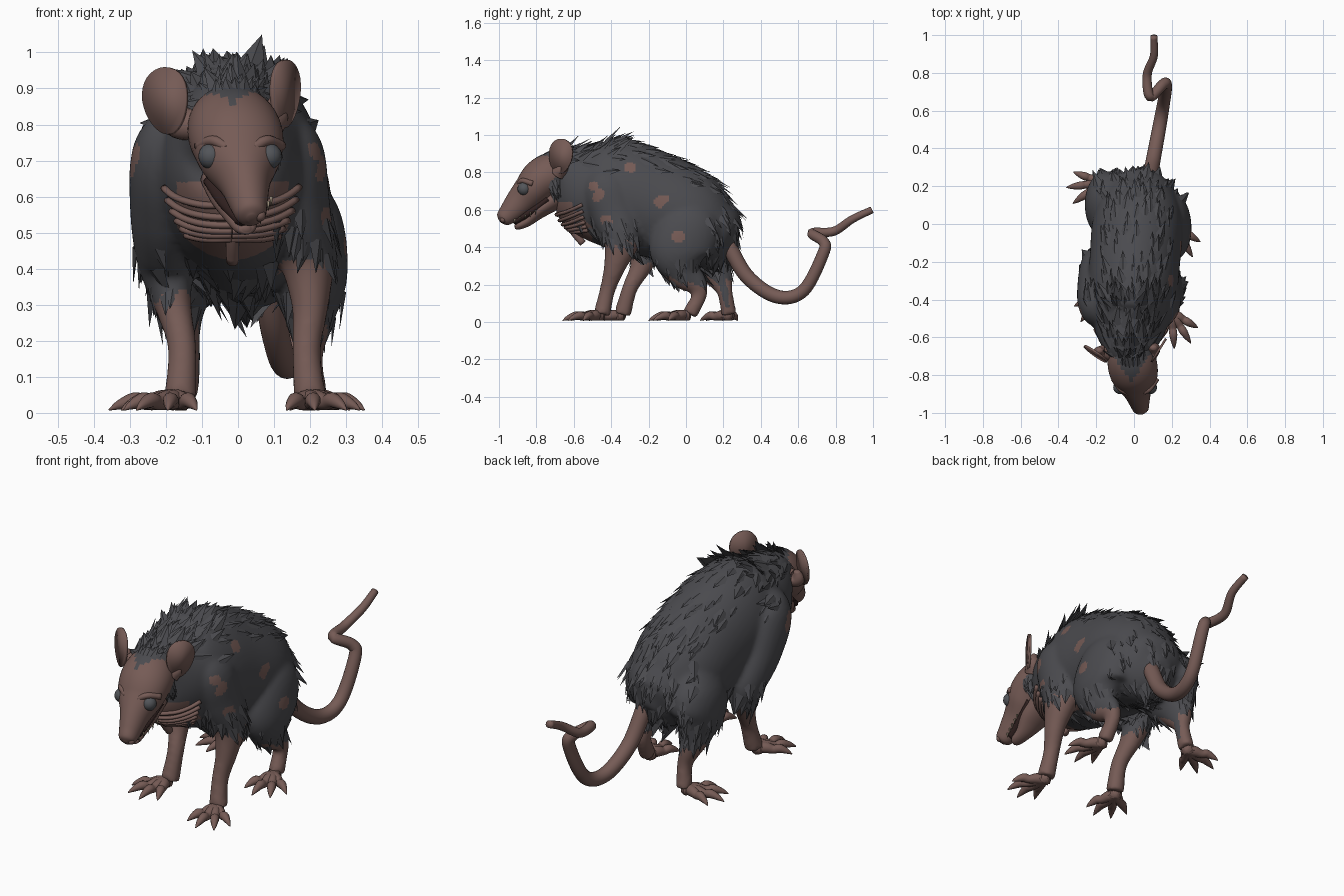
import bpy, bmesh, math, random
from mathutils import Vector, noise
from mathutils.bvhtree import BVHTree

random.seed(4)
cube = bpy.data.objects.get("Cube")
if cube:
    bpy.data.objects.remove(cube, do_unlink=True)

X, Z = Vector((1, 0, 0)), Vector((0, 0, 1))


def material(name, red, green, blue):
    m = bpy.data.materials.new(name)
    m.use_nodes = True
    m.diffuse_color = (red, green, blue, 1)
    m.node_tree.nodes["Principled BSDF"].inputs["Base Color"].default_value = m.diffuse_color
    return m


FUR = material("charcoal fur", .07, .07, .078)
SKIN = material("bare skin", .18, .105, .092)
EYE = material("dull grey eye", .085, .09, .1)
MOUTH = material("dark mouth", .03, .015, .014)
TOOTH = material("stained tooth", .34, .28, .2)


def finish(name, bm, materials, smooth=True):
    bmesh.ops.recalc_face_normals(bm, faces=bm.faces)
    mesh = bpy.data.meshes.new(name)
    bm.to_mesh(mesh)
    bm.free()
    for m in materials:
        mesh.materials.append(m)
    for polygon in mesh.polygons:
        polygon.use_smooth = smooth
    obj = bpy.data.objects.new(name, mesh)
    bpy.context.collection.objects.link(obj)
    return obj


def spline(points, steps):
    """Catmull-Rom curve through points of any size."""
    p = [Vector(q) for q in points]
    p = [p[0] * 2 - p[1]] + p + [p[-1] * 2 - p[-2]]
    curve = []
    for a, b, c, d in zip(p, p[1:], p[2:], p[3:]):
        for i in range(steps):
            t = i / steps
            curve.append(b + (c - a) * t / 2 + (a * 2 - b * 5 + c * 4 - d) * t ** 2 / 2
                         + (b * 3 - a - c * 3 + d) * t ** 3 / 2)
    return curve + [p[-2]]


def add_loft(bm, stations, segments, steps, reference):
    """Skin rings of (x, y, z, half width, half depth) along a smooth path."""
    points = spline(stations, steps)
    centres = [Vector(q[:3]) for q in points]
    rings = []
    for i, q in enumerate(points):
        ahead = centres[min(i + 1, len(points) - 1)]
        tangent = (ahead - centres[max(i - 1, 0)]).normalized()
        side = (reference - tangent * reference.dot(tangent)).normalized()
        up = side.cross(tangent)
        angles = [math.tau * k / segments for k in range(segments)]
        rings.append([bm.verts.new(centres[i] + side * math.cos(a) * q[3] + up * math.sin(a) * q[4])
                      for a in angles])
    for ring, following in zip(rings, rings[1:]):
        for k in range(segments):
            j = (k + 1) % segments
            bm.faces.new((ring[k], ring[j], following[j], following[k]))
    bm.faces.new(rings[0])
    bm.faces.new(rings[-1])


def loft(name, stations, materials, segments=24):
    bm = bmesh.new()
    add_loft(bm, stations, segments, 8, X)
    return finish(name, bm, materials)


def paint(obj, rule):
    for polygon in obj.data.polygons:
        polygon.material_index = int(rule(polygon.center, polygon.normal))


def ragged(c, size):
    return noise.noise(c * 16) * size


# torso and limbs, blended into one skin
bm = bmesh.new()
add_loft(bm, [(.02 + .08 * y, y, z, width, height) for y, z, width, height in (
    (-.76, .79, .07, .07), (-.65, .785, .14, .155), (-.52, .725, .2, .26),
    (-.36, .685, .235, .295), (-.18, .63, .24, .285), (0, .56, .24, .26),
    (.12, .48, .205, .205), (.2, .42, .15, .16), (.25, .39, .06, .07))], 48, 8, X)
FRONT = [(.05, .06), (.1, .13), (.1, .13), (.08, .1), (.052, .06), (.04, .042), (.046, .046)]
HIND = [(.07, .09), (.115, .17), (.105, .17), (.07, .1), (.045, .062), (.036, .041), (.04, .042)]
for girths, joints in (
        (FRONT, [(.11, -.42, .83), (.135, -.42, .73), (.155, -.38, .58), (.19, -.345, .44),
                 (.2, -.38, .3), (.19, -.42, .17), (.2, -.45, .04)]),
        (FRONT, [(-.15, -.42, .84), (-.19, -.42, .73), (-.2, -.33, .57), (-.2, -.22, .42),
                 (-.18, -.24, .3), (-.155, -.3, .18), (-.16, -.34, .04)]),
        (HIND, [(.12, .07, .64), (.17, .03, .53), (.2, -.03, .38), (.2, -.01, .27),
                (.2, .055, .2), (.2, .07, .14), (.21, .02, .04)]),
        (HIND, [(-.1, .09, .62), (-.135, .1, .5), (-.155, .11, .39), (-.16, .15, .29),
                (-.15, .19, .21), (-.14, .21, .15), (-.15, .23, .04)])):
    add_loft(bm, [(*joint, *girth) for joint, girth in zip(joints, girths)], 32, 8, X)
body = finish("body", bm, [])
remesh = body.modifiers.new("blend", "REMESH")
remesh.mode, remesh.voxel_size = "VOXEL", .012
relax = body.modifiers.new("relax", "SMOOTH")
relax.factor, relax.iterations = .5, 8
bpy.context.view_layer.update()
blended = bpy.data.meshes.new_from_object(body.evaluated_get(bpy.context.evaluated_depsgraph_get()))
body.modifiers.clear()
body.data = blended
for m in (FUR, SKIN):
    blended.materials.append(m)
for polygon in blended.polygons:
    polygon.use_smooth = True

# coat: furred above a ragged hem on each leg, with bald spots and a bare chest
SPOTS = [Vector(s) for s in (
    (.23, -.5, .73), (.24, -.47, .68), (.19, -.3, .82), (.24, -.13, .65), (.24, -.42, .54),
    (-.29, -.46, .72), (-.29, -.43, .68), (.3, -.04, .46))]


def hem(c):
    if c.x > 0:
        return .42 if c.y < -.25 else .21
    return .32 if c.y < -.1 else .26


def on_leg(c):
    return abs(c.x) > .11


def bare(c, n):
    spot = any((c - s).length < .034 + ragged(c, .02) for s in SPOTS)
    chest = n.y < -.2 and c.y < -.5 and .41 < c.z < .64 and abs(c.x + .015) < .155
    return spot or chest or (on_leg(c) and c.z < hem(c) + ragged(c, .07))


paint(body, bare)


# feet: a fan of four knuckled toes that end in claws
def foot(name, x, y, heading):
    toes = bmesh.new()
    for k in (-1.5, -.5, .5, 1.5):
        angle = math.radians(heading + 28 * k)
        reach = .205 - .03 * abs(k)
        ray = Vector((math.copysign(math.sin(angle), x * angle), -math.cos(angle)))
        stations = []
        for t, z, r in ((-.15, .035, .028), (.2, .036, .028), (.45, .029, .021),
                        (.62, .035, .022), (.85, .022, .013), (1, .008, .002)):
            stations.append((*(Vector((x, y)) + ray * reach * t), z, r, r))
        add_loft(toes, stations, 10, 4, Z)
    finish(name, toes, [SKIN])


foot("left_front_foot", .2, -.47, 18)
foot("right_front_foot", -.175, -.36, 20)
foot("left_hind_foot", .215, -.01, 16)
foot("right_hind_foot", -.17, .22, 68)

# tail, tapering past a sharp kink
TAIL = [(.08, .22, .42), (.1, .33, .24), (.13, .49, .135), (.155, .63, .17), (.17, .735, .37),
        (.15, .735, .43), (.085, .675, .475), (.07, .79, .485), (.105, .89, .55), (.105, .995, .6)]
loft("tail", [(*p, .042 - .0026 * i, .042 - .0026 * i) for i, p in enumerate(TAIL)], [SKIN], 16)


# head, jaw and mouth, all turned slightly aside
def head_part(name, rings, materials):
    return loft(name, [(-.15 - .19 * y, y, *rest) for y, *rest in rings], materials, 40)


head = head_part("head", [
    (-.62, .79, .1, .1), (-.7, .79, .125, .12), (-.77, .76, .13, .115), (-.83, .7, .113, .097),
    (-.89, .64, .073, .078), (-.945, .582, .053, .058), (-.98, .55, .04, .042),
    (-.993, .538, .012, .015)], [SKIN, FUR])


def crown(c):
    return c.z > .74 and c.y > -.84 + 1.5 * abs(c.x + .015)


paint(head, lambda c, n: crown(c) or c.y > -.69 + ragged(c, .04))
head_part("lower_jaw", [(-.71, .655, .09, .06), (-.79, .595, .075, .045), (-.85, .54, .045, .03),
                        (-.9, .513, .03, .02), (-.915, .51, .01, .008)], [SKIN])
head_part("mouth_lining", [(-.75, .65, .09, .03), (-.83, .59, .066, .03),
                           (-.92, .535, .034, .02)], [MOUTH])


# eyes, brows, nostrils and teeth
def add_ball(bm, x, y, z, radius):
    made = bmesh.ops.create_uvsphere(bm, u_segments=16, v_segments=10, radius=radius)["verts"]
    bmesh.ops.translate(bm, vec=(x, y, z), verts=made)


eyes, brows, teeth = bmesh.new(), bmesh.new(), bmesh.new()
for side in (-1, 1):
    add_ball(eyes, .006 + side * .08, -.865, .712, .036)
    add_ball(brows, .042 + side * .018, -.978, .548, .017)
    add_loft(brows, [(.006 + side * x, y, z, .015, .015) for x, y, z in (
        (.035, -.895, .735), (.075, -.875, .755), (.115, -.82, .74))], 10, 5, Z)
    for i in range(5):
        t = i / 4
        base = Vector((.028 + side * (.034 + .03 * t), -.915 + .11 * t, .55 + .05 * t))
        add_loft(teeth, [(*base, .005, .006), (*(base - Z * .026), .001, .001)], 6, 2, X)
finish("eyes", eyes, [EYE])
finish("brows_and_nostrils", brows, [SKIN])
finish("teeth", teeth, [TOOTH])


# cupped ears on short roots
def ear(name, centre, facing, lean, root):
    centre, f = Vector(centre), Vector(facing).normalized()
    u = Vector((lean, 0, 1))
    u = (u - f * u.dot(f)).normalized()
    s = u.cross(f)
    width, height = .084, .095
    cup = bmesh.new()
    bmesh.ops.create_circle(cup, cap_ends=True, segments=32, radius=1)
    for _ in range(4):
        inner = max(cup.faces, key=lambda q: len(q.verts))
        bmesh.ops.inset_region(cup, faces=[inner], thickness=.22)
    for v in cup.verts:
        x, y = v.co.xy
        bowl = .055 * (1 - x * x - y * y)
        v.co = centre + s * x * width * (.85 + .15 * y) + u * y * height - f * bowl
    obj = finish(name, cup, [SKIN])
    shell = obj.modifiers.new("thickness", "SOLIDIFY")
    shell.thickness, shell.offset = .012, 0
    low = centre - u * height * .6 - f * .03
    loft(name + "_root", [(*root, .05, .05), (*low, .04, .035),
                          (*(low + u * height / 2), .015, .012)], [SKIN])


ear("left_ear", (.13, -.67, .885), (.85, -.53, 0), .25, (.08, -.68, .8))
ear("right_ear", (-.2, -.69, .865), (-.55, -.83, .1), -.3, (-.1, -.68, .8))

# ribs pressed against the chest, joined by a breastbone
tree = BVHTree.FromPolygons([v.co for v in blended.vertices],
                            [p.vertices[:] for p in blended.polygons])
ribs = bmesh.new()
for side in (-1, 1):
    for i in range(6):
        stations = []
        for k in range(6):
            t = k / 5
            guess = (-.015 + side * .15 * t, -.66 + .12 * t * t, .42 + .033 * i + .05 * t * t)
            spot, normal = tree.find_nearest(guess)[:2]
            stations.append((*(spot + normal * .004), .01, .012))
        add_loft(ribs, stations, 8, 3, Z)
add_loft(ribs, [(-.015, y, z, .018, .02) for y, z in ((-.55, .42), (-.6, .48), (-.66, .58))], 10, 4, X)
finish("ribs", ribs, [SKIN])


# pointed fur tufts
def add_tufts(bm, obj, count, length, flow, lift, rule):
    faces = [p for p in obj.data.polygons if rule(p.center, p.normal)]
    for p in random.choices(faces, weights=[q.area for q in faces], k=count):
        n = p.normal
        d = Vector(flow) + Vector([random.uniform(-.2, .2) for _ in range(3)])
        d = (d - n * d.dot(n)).normalized() + n * lift * random.uniform(.5, 1.4)
        size = length * random.uniform(.6, 1.3)
        s = n.cross(d).normalized() * size * .33
        c = p.center - n * .008
        left, right, ridge, tip = [bm.verts.new(q) for q in (
            c - s, c + s, c + n * size * .12, c + d.normalized() * size)]
        for corners in ((left, ridge, tip), (ridge, right, tip), (right, left, tip)):
            bm.faces.new(corners)


fur = bmesh.new()
BACK, DOWN, UP = (0, .8, -.35), (0, .25, -1), (0, .8, .3)
add_tufts(fur, body, 130, .09, BACK, .25, lambda c, n: n.z > .55 and c.z > .6)
add_tufts(fur, body, 55, .1, UP, .45, lambda c, n: n.z > .6 and c.y < -.35 and c.z > .7)
add_tufts(fur, body, 75, .085, DOWN, .3, lambda c, n: n.y > .35 and c.y > .1 and c.z > .3)
add_tufts(fur, body, 40, .1, DOWN, .6, lambda c, n: n.z < -.5 and not on_leg(c) and c.y > -.42)
add_tufts(fur, head, 45, .075, UP, .4, lambda c, n: n.z > .3 and crown(c))
add_tufts(fur, head, 45, .075, DOWN, .45, lambda c, n: abs(n.x) > .5 and c.y > -.72 and c.z < .78)
add_tufts(fur, body, 130, .09, DOWN, .25, lambda c, n: on_leg(c) and hem(c) < c.z < hem(c) + .15)
finish("fur_tufts", fur, [FUR], smooth=False)
